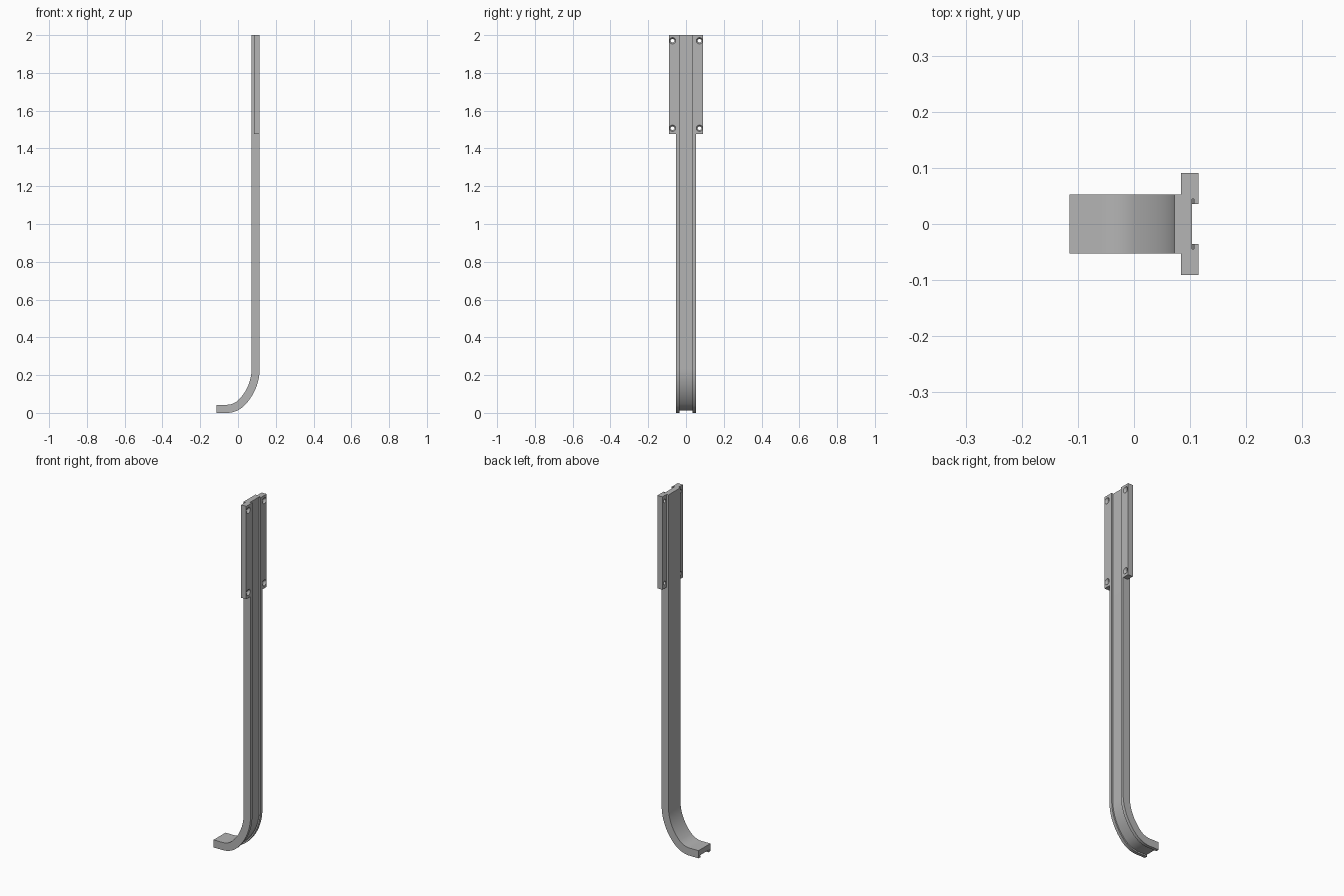
import bpy, bmesh
from math import sin, cos, pi, radians
from mathutils import Matrix

if "Cube" in bpy.data.objects:
    bpy.data.objects.remove(bpy.data.objects["Cube"])

grey = bpy.data.materials.new("plain grey")
grey.use_nodes = True
grey.diffuse_color = (0.46, 0.46, 0.46, 1)
grey.node_tree.nodes["Principled BSDF"].inputs["Base Color"].default_value = (0.46, 0.46, 0.46, 1)


def finish(bm, name):
    bmesh.ops.recalc_face_normals(bm, faces=bm.faces)
    mesh = bpy.data.meshes.new(name)
    bm.to_mesh(mesh)
    bm.free()
    mesh.materials.append(grey)
    obj = bpy.data.objects.new(name, mesh)
    bpy.context.collection.objects.link(obj)
    return obj


def activate(obj):
    bpy.ops.object.select_all(action='DESELECT')
    obj.select_set(True)
    bpy.context.view_layer.objects.active = obj


# Rail cross-section: (outward offset, y), with an undercut channel
HALF = 0.0215
half_profile = [(-HALF, 0.053), (HALF, 0.053), (HALF, 0.0355),
                (0.0135, 0.0355), (0.0135, 0.0445), (0.0095, 0.0445)]
profile = half_profile + [(d, -y) for d, y in reversed(half_profile)]

# Rail path: straight drop, wide bend, tighter bend, short foot
BIG, SMALL, STEPS = 0.258, 0.109, 14
top_x, end_z = 0.1150 - HALF, HALF
turn = pi / 4
bend_z = end_z + BIG * sin(turn) + SMALL * (1 - sin(turn))
path = [(top_x, 2.0, 0)]
cx, cz = top_x - BIG, bend_z
for i in range(STEPS + 1):
    a = turn * i / STEPS
    path.append((cx + BIG * cos(a), cz - BIG * sin(a), a))
cx += (BIG - SMALL) * cos(turn)
cz -= (BIG - SMALL) * sin(turn)
for i in range(1, STEPS + 1):
    a = turn + turn * i / STEPS
    path.append((cx + SMALL * cos(a), cz - SMALL * sin(a), a))
path.append((-0.115, end_z, pi / 2))

bm = bmesh.new()
rings = [[bm.verts.new((x + d * cos(a), y, z - d * sin(a))) for d, y in profile]
         for x, z, a in path]
n = len(profile)
for r, s in zip(rings, rings[1:]):
    for i in range(n):
        j = (i + 1) % n
        bm.faces.new((r[i], r[j], s[j], s[i]))
bm.faces.new(rings[0])
bm.faces.new(rings[-1])
rail = finish(bm, "curved_rail")
activate(rail)
bpy.ops.object.shade_smooth_by_angle(angle=radians(30))


# Screw-hole cutter: through hole plus a conical countersink on the +x face
def hole_cutter(y, z):
    bm = bmesh.new()
    loops = []
    for x, r in ((0.07, 0.010), (0.104, 0.010), (0.115, 0.017), (0.13, 0.017)):
        loops.append([bm.verts.new((x, y + r * cos(2 * pi * k / 24), z + r * sin(2 * pi * k / 24)))
                      for k in range(24)])
    for r, s in zip(loops, loops[1:]):
        for k in range(24):
            bm.faces.new((r[k], r[k - 1], s[k - 1], s[k]))
    bm.faces.new(loops[0])
    bm.faces.new(loops[-1])
    cutter = finish(bm, "hole_cutter")
    cutter.hide_render = True
    return cutter


# Mounting flanges on both sides of the rail top
for name, side in (("left_flange", 1), ("right_flange", -1)):
    bm = bmesh.new()
    bmesh.ops.create_cube(bm, size=1, matrix=Matrix.Translation((0.0995, side * 0.072, 1.738))
                          @ Matrix.Diagonal((0.031, 0.038, 0.524, 1)))
    flange = finish(bm, name)
    for z in (1.507, 1.97):
        cutter = hole_cutter(side * 0.0715, z)
        mod = flange.modifiers.new("screw_hole", 'BOOLEAN')
        mod.operation, mod.solver, mod.object = 'DIFFERENCE', 'EXACT', cutter
        activate(flange)
        bpy.ops.object.modifier_apply(modifier=mod.name)
        bpy.data.objects.remove(cutter)
    activate(flange)
    bpy.ops.object.shade_smooth_by_angle(angle=radians(30))
